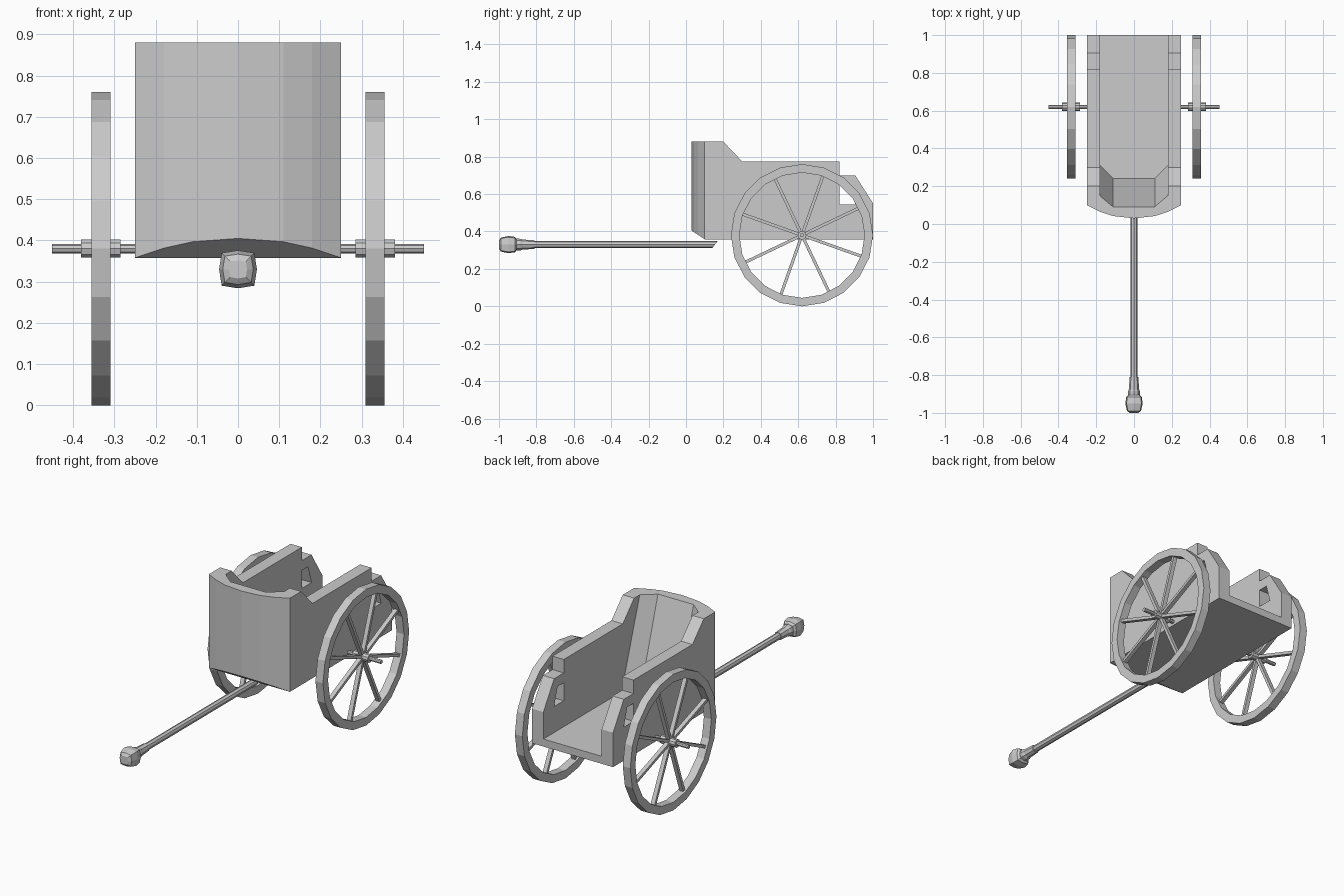
import bpy, bmesh
from math import sin, cos, pi, radians

if "Cube" in bpy.data.objects:
    bpy.data.objects.remove(bpy.data.objects["Cube"])


def loft(name, rings):
    """Closed solid skinned through equal-length rings of points."""
    bm = bmesh.new()
    vs = [[bm.verts.new(p) for p in r] for r in rings]
    for a, b in zip(vs, vs[1:]):
        for i in range(len(a)):
            j = (i + 1) % len(a)
            bm.faces.new((a[i], a[j], b[j], b[i]))
    bm.faces.new(vs[0])
    bm.faces.new(vs[-1])
    bmesh.ops.recalc_face_normals(bm, faces=bm.faces)
    me = bpy.data.meshes.new(name)
    bm.to_mesh(me)
    bm.free()
    ob = bpy.data.objects.new(name, me)
    bpy.context.collection.objects.link(ob)
    return ob


def side_prism(name, prof, x0, x1):
    return loft(name, [[(x, y, z) for y, z in prof] for x in (x0, x1)])


def boolean(ob, cutter, op):
    m = ob.modifiers.new(op, 'BOOLEAN')
    m.operation, m.solver, m.object = op, 'EXACT', cutter
    bpy.context.view_layer.objects.active = ob
    bpy.ops.object.modifier_apply(modifier=m.name)
    bpy.data.objects.remove(cutter)


def mirrored(half):
    return half + [(-x, y) for x, y in reversed(half) if x]


# Car body: side profile trimmed by the bowed front plan
side = [(0, .41), (.03, .405), (.10, .358), (1, .358), (1, .55), (.905, .70),
        (.82, .70), (.82, .775), (.30, .775), (.20, .88), (0, .88)]
body = side_prism("car_body", side, -.3, .3)
plan = mirrored([(.25, 1.1), (.25, .10), (.18, .065), (.11, .042), (0, .03)])
boolean(body, loft("plan_cutter", [[(x, y, z) for x, y in plan] for z in (.2, 1)]), 'INTERSECT')

# Interior, open at the back, with a sloping front panel
low = mirrored([(.18, 1.1), (.18, .31), (.11, .24)])
top = mirrored([(.18, 1.1), (.18, .117), (.11, .059)])
boolean(body, loft("inner_cutter", [[(x, y, .40) for x, y in low],
                                    [(x, y, .98) for x, y in top]]), 'DIFFERENCE')

# Hand holes in the rear of both sides
hole = [(.82, .545), (.905, .545), (.875, .645), (.82, .645)]
boolean(body, side_prism("hole_cutter", hole, -.4, .4), 'DIFFERENCE')

# Axle and wheels
CY, CZ, R, RI = .62, .38, .38, .335


def circle(x, r, n):
    return [(x, CY + r * cos(2 * pi * i / n), CZ + r * sin(2 * pi * i / n)) for i in range(n)]


loft("axle", [circle(-.452, .011, 8), circle(.452, .011, 8)])


def rim(name, x0, x1, n=20):
    rings = [circle(x0, R, n), circle(x1, R, n), circle(x1, RI, n), circle(x0, RI, n)]
    bm = bmesh.new()
    vs = [[bm.verts.new(p) for p in r] for r in rings]
    for k in range(4):
        a, b = vs[k], vs[(k + 1) % 4]
        for i in range(n):
            j = (i + 1) % n
            bm.faces.new((a[i], a[j], b[j], b[i]))
    bmesh.ops.recalc_face_normals(bm, faces=bm.faces)
    me = bpy.data.meshes.new(name)
    bm.to_mesh(me)
    bm.free()
    bpy.context.collection.objects.link(bpy.data.objects.new(name, me))


for s, label in ((-1, "left"), (1, "right")):
    xc = s * .333
    rim(label + "_rim", xc - .023, xc + .023)
    loft(label + "_hub", [circle(xc - .048, .023, 10), circle(xc + .048, .023, 10)])
    for k in range(8):
        a = radians(25.5 + 45 * k)
        rings = []
        for r in (.015, .342):
            rings.append([(xc + dx, CY + r * cos(a) - w * sin(a), CZ + r * sin(a) + w * cos(a))
                          for dx, w in ((-.012, -.008), (.012, -.008), (.012, .008), (-.012, .008))])
        loft(f"{label}_spoke_{k + 1}", rings)


# Draught pole with tapered collar and rounded blocky knob
def pole_ring(y, r, n=8, skew=0.0, square=0.0):
    pts = []
    for i in range(n):
        a = 2 * pi * i / n
        k = r * (1 + (square if i % 2 else 0))
        pts.append((k * cos(a), y + skew * sin(a), .33 + k * sin(a)))
    return pts


loft("pole", [pole_ring(-.85, .019), pole_ring(.155, .019, skew=.015)])
loft("pole_collar", [pole_ring(-.92, .032), pole_ring(-.885, .031),
                     pole_ring(-.875, .027), pole_ring(-.81, .023)])
loft("pole_knob", [pole_ring(y, r, square=.22) for y, r in
                   ((-1, .022), (-.99, .037), (-.95, .046), (-.915, .041), (-.905, .03))])
